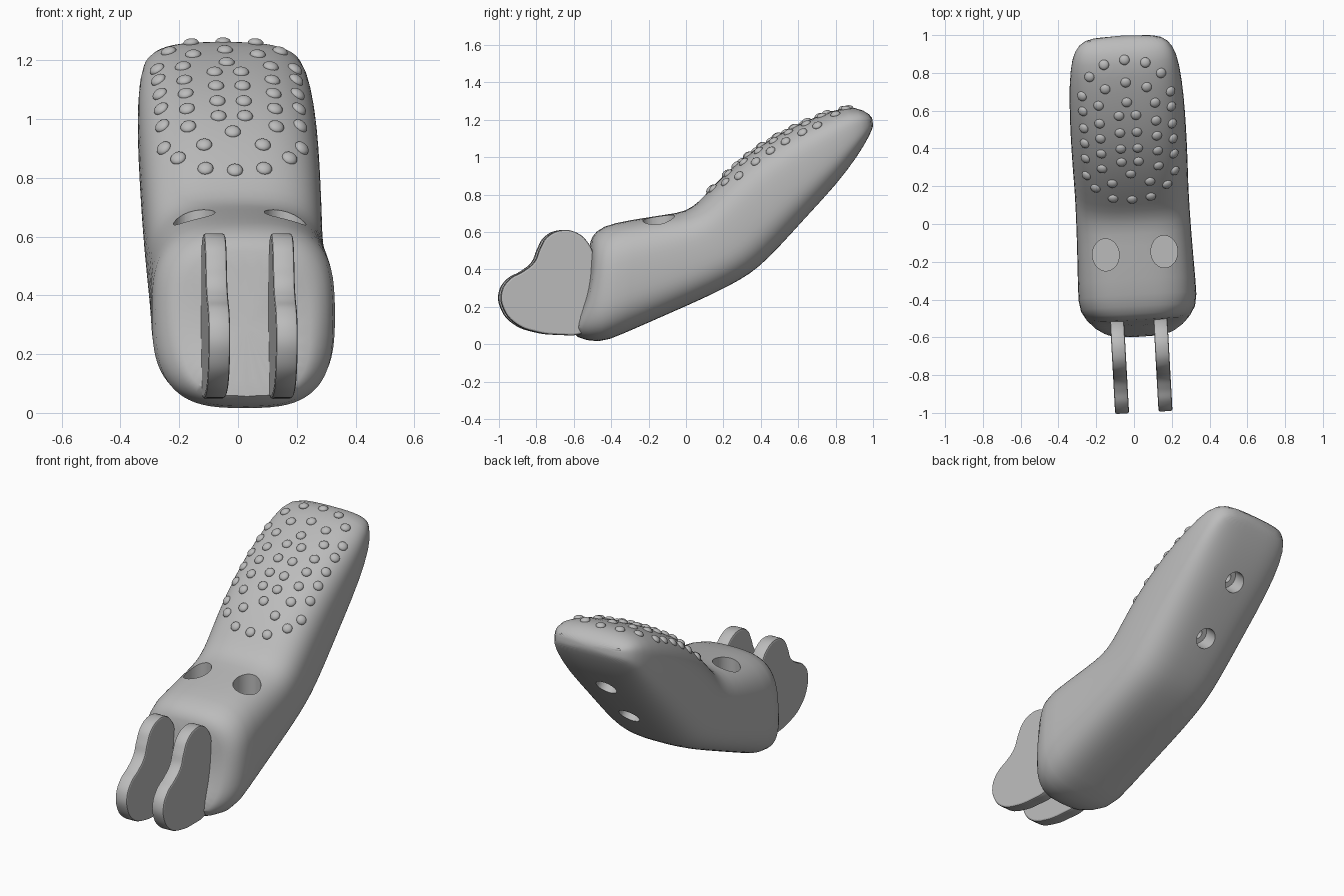
import bpy, bmesh, math
from mathutils import Matrix, Vector
from mathutils.bvhtree import BVHTree

if "Cube" in bpy.data.objects:
    bpy.data.objects.remove(bpy.data.objects["Cube"])

YAW = 0.055  # the whole part is turned slightly about z
grey = bpy.data.materials.new("plain_grey")
grey.use_nodes = True
grey.diffuse_color = (0.5, 0.5, 0.5, 1)
grey.node_tree.nodes["Principled BSDF"].inputs["Base Color"].default_value = (0.5, 0.5, 0.5, 1)


def activate(obj):
    bpy.ops.object.select_all(action="DESELECT")
    obj.select_set(True)
    bpy.context.view_layer.objects.active = obj


def finish(obj):
    """Turn the object into place and give it colour and shading."""
    obj.rotation_euler.z = YAW
    obj.location.x = -0.003
    obj.data.materials.clear()
    obj.data.materials.append(grey)
    activate(obj)
    bpy.ops.object.shade_smooth_by_angle(angle=math.radians(35))


def from_bmesh(name, bm):
    bmesh.ops.recalc_face_normals(bm, faces=bm.faces)
    mesh = bpy.data.meshes.new(name)
    bm.to_mesh(mesh)
    bm.free()
    obj = bpy.data.objects.new(name, mesh)
    bpy.context.collection.objects.link(obj)
    return obj


# Body: rounded sections, each from a bottom point to a top point
# (bottom y, bottom z, top y, top z, half width, backward bow)
STATIONS = [
    (-0.61, 0.06, -0.51, 0.54, 0.21, 0.04),
    (-0.595, 0.04, -0.505, 0.575, 0.24, 0.03),
    (-0.47, 0.0, -0.45, 0.635, 0.317, 0),
    (-0.35, 0.05, -0.30, 0.665, 0.313, 0),
    (-0.1, 0.16, -0.10, 0.695, 0.305, 0),
    (0.15, 0.27, 0.0, 0.71, 0.302, 0),
    (0.30, 0.35, 0.07, 0.76, 0.302, 0),
    (0.38, 0.405, 0.13, 0.83, 0.304, 0),
    (0.48, 0.50, 0.30, 1.0, 0.307, 0),
    (0.65, 0.69, 0.50, 1.13, 0.307, 0),
    (0.80, 0.85, 0.70, 1.22, 0.30, 0),
    (0.92, 1.01, 0.86, 1.275, 0.28, 0),
    (0.975, 1.11, 0.95, 1.255, 0.24, 0),
    (1.0, 1.165, 1.0, 1.21, 0.17, 0),
]
SEGMENTS = 36


def rounded(v):
    return math.copysign(abs(v) ** (2 / 3), v)


bm = bmesh.new()
rings = []
for by, bz, ty, tz, half, bow in STATIONS:
    ring = []
    for i in range(SEGMENTS):
        a = 2 * math.pi * i / SEGMENTS
        t = 0.5 + 0.5 * rounded(math.sin(a))
        y = by + (ty - by) * t + bow * math.sin(math.pi * t)
        ring.append(bm.verts.new((half * rounded(math.cos(a)), y, bz + (tz - bz) * t)))
    rings.append(ring)
for r0, r1 in zip(rings, rings[1:]):
    for i in range(SEGMENTS):
        j = (i + 1) % SEGMENTS
        bm.faces.new((r0[i], r0[j], r1[j], r1[i]))
bm.faces.new(rings[0])
bm.faces.new(rings[-1])
body = from_bmesh("finger_body", bm)
activate(body)
sub = body.modifiers.new("smooth", "SUBSURF")
sub.levels = 1
bpy.ops.object.modifier_apply(modifier="smooth")

# Grip bumps: flattened domes set on the upper pad, mirrored left and right
bm = bmesh.new()
bm.from_mesh(body.data)
surface = BVHTree.FromBMesh(bm)
bm.free()
COLUMNS = {
    0: (0.13, 0.265, 0.645, 0.75, 0.87),
    0.045: (0.33, 0.4, 0.485, 0.575),
    0.1: (0.14, 0.22),
    0.11: (0.72, 0.85),
    0.15: (0.3, 0.38, 0.46, 0.54, 0.635),
    0.19: (0.2, 0.79),
    0.235: (0.27, 0.36, 0.44, 0.52, 0.61, 0.69),
}
bm = bmesh.new()
for x, ys in COLUMNS.items():
    for side in ((1, -1) if x else (1,)):
        for y in ys:
            point, normal, _, _ = surface.ray_cast(Vector((x * side, y, 3)), Vector((0, 0, -1)))
            if point is None:
                continue
            place = Matrix.Translation(point) @ normal.to_track_quat("Z", "Y").to_matrix().to_4x4()
            bmesh.ops.create_uvsphere(bm, u_segments=16, v_segments=10, radius=0.027,
                                      matrix=place @ Matrix.Diagonal((1, 1, 0.6, 1)))
finish(from_bmesh("grip_bumps", bm))


# Holes: two in the top, two stepped ones along the underside
def drill(name, centre, axis, radius, depth, stretch=1):
    bm = bmesh.new()
    turn = Vector(axis).to_track_quat("Z", "Y").to_matrix().to_4x4()
    bmesh.ops.create_cone(bm, cap_ends=True, segments=32, radius1=radius, radius2=radius,
                          depth=depth, matrix=Matrix.Translation(centre) @ turn
                          @ Matrix.Diagonal((1, stretch, 1, 1)))
    cutter = from_bmesh(name, bm)
    cutter.hide_render = True
    activate(body)
    cut = body.modifiers.new(name, "BOOLEAN")
    cut.operation = "DIFFERENCE"
    cut.solver = "EXACT"
    cut.object = cutter
    bpy.context.view_layer.update()
    bpy.ops.object.modifier_apply(modifier=name)
    bpy.data.objects.remove(cutter)


for x in (-0.155, 0.155):
    drill("top_hole", (x, -0.155, 0.6), (0, 0, 1), 0.071, 0.4, 1.2)
for y, z in ((0.585, 0.61), (0.82, 0.87)):
    outward = Vector((0, 0.74, -0.67))
    drill("pad_hole", Vector((0, y, z)), outward, 0.06, 0.2)
    drill("pad_pilot_hole", Vector((0, y, z)) - outward * 0.12, outward, 0.03, 0.12)
finish(body)

# Hinge lugs: two matching plates with a knuckle outline (y, z)
OUTLINE = [(-0.49, 0.45), (-0.53, 0.54), (-0.59, 0.595), (-0.67, 0.61), (-0.75, 0.575),
           (-0.79, 0.51), (-0.82, 0.44), (-0.88, 0.39), (-0.95, 0.35), (-0.995, 0.28),
           (-0.985, 0.19), (-0.92, 0.11), (-0.80, 0.063), (-0.68, 0.05), (-0.57, 0.055),
           (-0.46, 0.12), (-0.42, 0.3)]
for name, x in (("right_hinge_lug", -0.115), ("left_hinge_lug", 0.115)):
    curve = bpy.data.curves.new(name, "CURVE")
    curve.dimensions = "2D"
    curve.fill_mode = "BOTH"
    curve.resolution_u = 6
    curve.extrude = 0.027
    curve.bevel_depth = 0.01
    curve.bevel_resolution = 1
    curve.offset = -0.01
    spline = curve.splines.new("BEZIER")
    spline.bezier_points.add(len(OUTLINE) - 1)
    spline.use_cyclic_u = True
    for p, (y, z) in zip(spline.bezier_points, OUTLINE):
        p.co = (y, z, 0)
        p.handle_left_type = p.handle_right_type = "AUTO"
    lug = bpy.data.objects.new(name, curve)
    bpy.context.collection.objects.link(lug)
    activate(lug)
    bpy.ops.object.convert(target="MESH")
    lug = bpy.context.view_layer.objects.active
    # Stand the flat outline up in the side plane
    lug.data.transform(Matrix(((0, 0, 1, x), (1, 0, 0, 0), (0, 1, 0, 0), (0, 0, 0, 1))))
    finish(lug)
